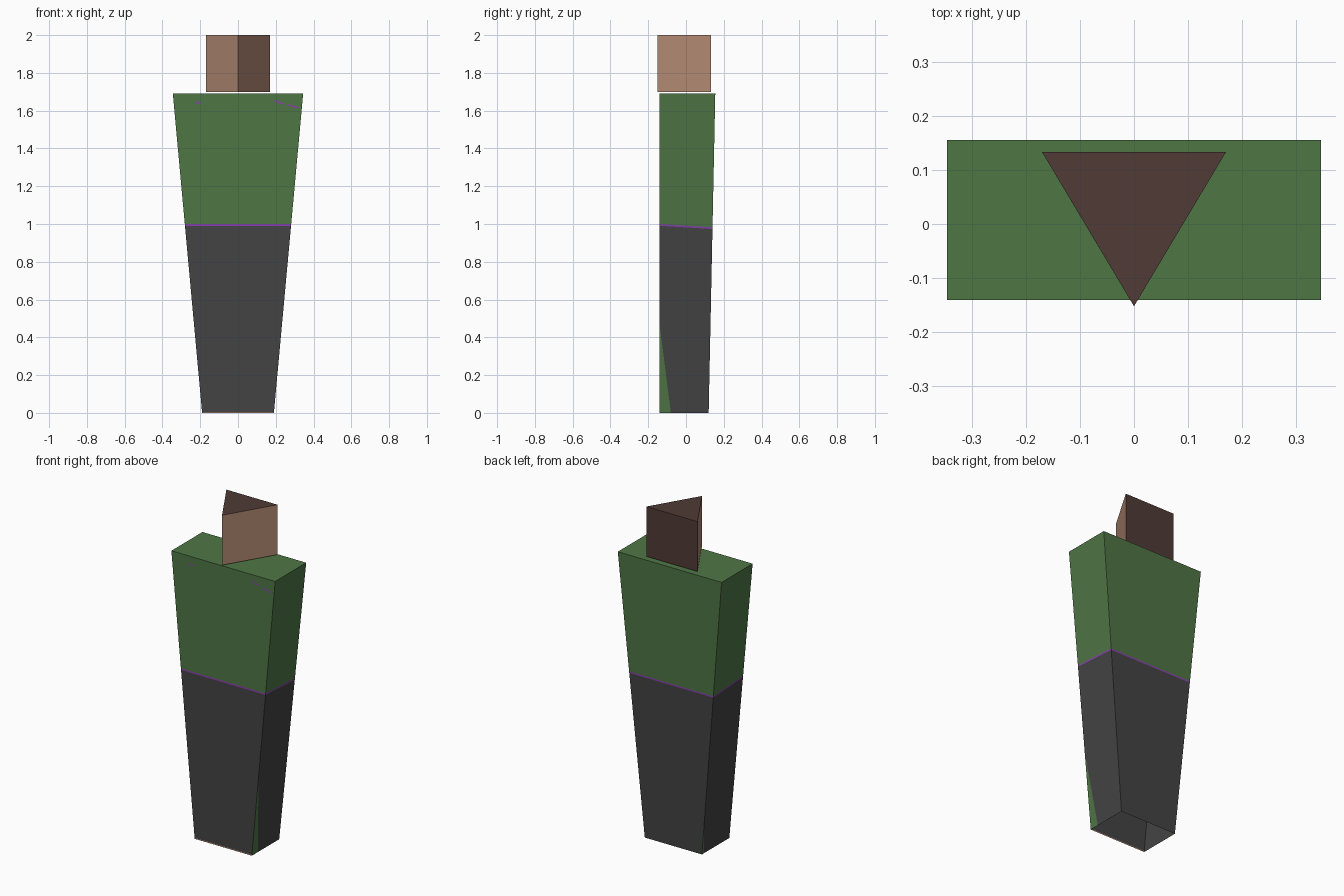
import bpy, bmesh
from mathutils import Vector

if "Cube" in bpy.data.objects:
    bpy.data.objects.remove(bpy.data.objects["Cube"])


def material(name, hex_code):
    def linear(c):
        c /= 255
        return c / 12.92 if c <= 0.04045 else ((c + 0.055) / 1.055) ** 2.4
    m = bpy.data.materials.new(name)
    m.diffuse_color = [linear(int(hex_code[i:i + 2], 16)) for i in (0, 2, 4)] + [1]
    m.use_nodes = True
    m.node_tree.nodes["Principled BSDF"].inputs["Base Color"].default_value = m.diffuse_color
    return m


GREEN = material("shirt_green", "4F7645")
GREY = material("trouser_grey", "444444")
PURPLE = material("belt_purple", "8A40B0")
SKIN = material("skin", "B88E77")
HAIR = material("hair_brown", "503B36")


def finish(bm, name, mats):
    me = bpy.data.meshes.new(name)
    bm.to_mesh(me)
    bm.free()
    for m in mats:
        me.materials.append(m)
    ob = bpy.data.objects.new(name, me)
    bpy.context.collection.objects.link(ob)
    return ob


def loft(bm, bottom, top, z0, z1):
    """Side walls and top cap between two outlines, open underneath."""
    a = [bm.verts.new((x, y, z0)) for x, y in bottom]
    b = [bm.verts.new((x, y, z1)) for x, y in top]
    n = len(a)
    for i in range(n):
        j = (i + 1) % n
        bm.faces.new((a[i], a[j], b[j], b[i]))
    bm.faces.new(b)
    bm.normal_update()


def rect(x, y0, y1):
    return [(-x, y0), (x, y0), (x, y1), (-x, y1)]


def cut(bm, faces, co, no):
    faces = list(faces)
    geom = faces + list({e for f in faces for e in f.edges}) + list({v for f in faces for v in f.verts})
    bmesh.ops.bisect_plane(bm, geom=geom, plane_co=co, plane_no=no)
    bm.normal_update()


# Body: tapered box, split at the waist, with small coloured slivers at the hem
bm = bmesh.new()
loft(bm, rect(0.19, -0.14, 0.12), rect(0.345, -0.14, 0.155), 0, 1.69)
tilt = Vector((0, 0.06, 1))
belt_top, belt_low = Vector((0, 0, 0.991)), Vector((0, 0, 0.982))
cut(bm, bm.faces, belt_top, tilt)
cut(bm, bm.faces, belt_low, tilt)

right_co, right_no = Vector((0, -0.08, 0)), Vector((0, 0.47, 0.06))
left_co, left_no = Vector((0, 0.10, 0)), Vector((0, -0.16, 0.022))
hem_co = Vector((0, 0, 0.006))


def low_faces(test):
    return [f for f in bm.faces if f.calc_center_median().z < 0.9 and test(f.normal)]


cut(bm, low_faces(lambda n: n.x > 0.9), right_co, right_no)
cut(bm, low_faces(lambda n: n.x < -0.9), left_co, left_no)
cut(bm, low_faces(lambda n: n.y < -0.9), hem_co, Vector((0, 0, 1)))

for f in bm.faces:
    c, n = f.calc_center_median(), f.normal
    if (c - belt_top).dot(tilt) > 0:
        f.material_index = 0
    elif (c - belt_low).dot(tilt) > 0:
        f.material_index = 2
    elif n.x > 0.9 and (c - right_co).dot(right_no) < 0:
        f.material_index = 0
    elif n.x < -0.9 and (c - left_co).dot(left_no) < 0:
        f.material_index = 0
    elif n.y < -0.9 and c.z < hem_co.z:
        f.material_index = 3
    else:
        f.material_index = 1
finish(bm, "body", [GREEN, GREY, PURPLE, SKIN])

# Head: three-sided prism, hair on the back and top
bm = bmesh.new()
tri = [(0, -0.152), (0.17, 0.133), (-0.17, 0.133)]
loft(bm, tri, tri, 1.70, 2.0)
for f in bm.faces:
    f.material_index = 1 if f.normal.y > 0.9 or f.normal.z > 0.9 else 0
finish(bm, "head", [SKIN, HAIR])

# Thin purple collar marks on the chest
bm = bmesh.new()
for x0, z0, x1, z1 in ((0.19, 1.652, 0.24, 1.637), (0.26, 1.631, 0.32, 1.615),
                       (-0.225, 1.641, -0.195, 1.641)):
    bm.faces.new([bm.verts.new((x, -0.142, z)) for x, z in
                  ((x0, z0 - 0.004), (x1, z1 - 0.004), (x1, z1 + 0.004), (x0, z0 + 0.004))])
finish(bm, "collar_marks", [PURPLE])
